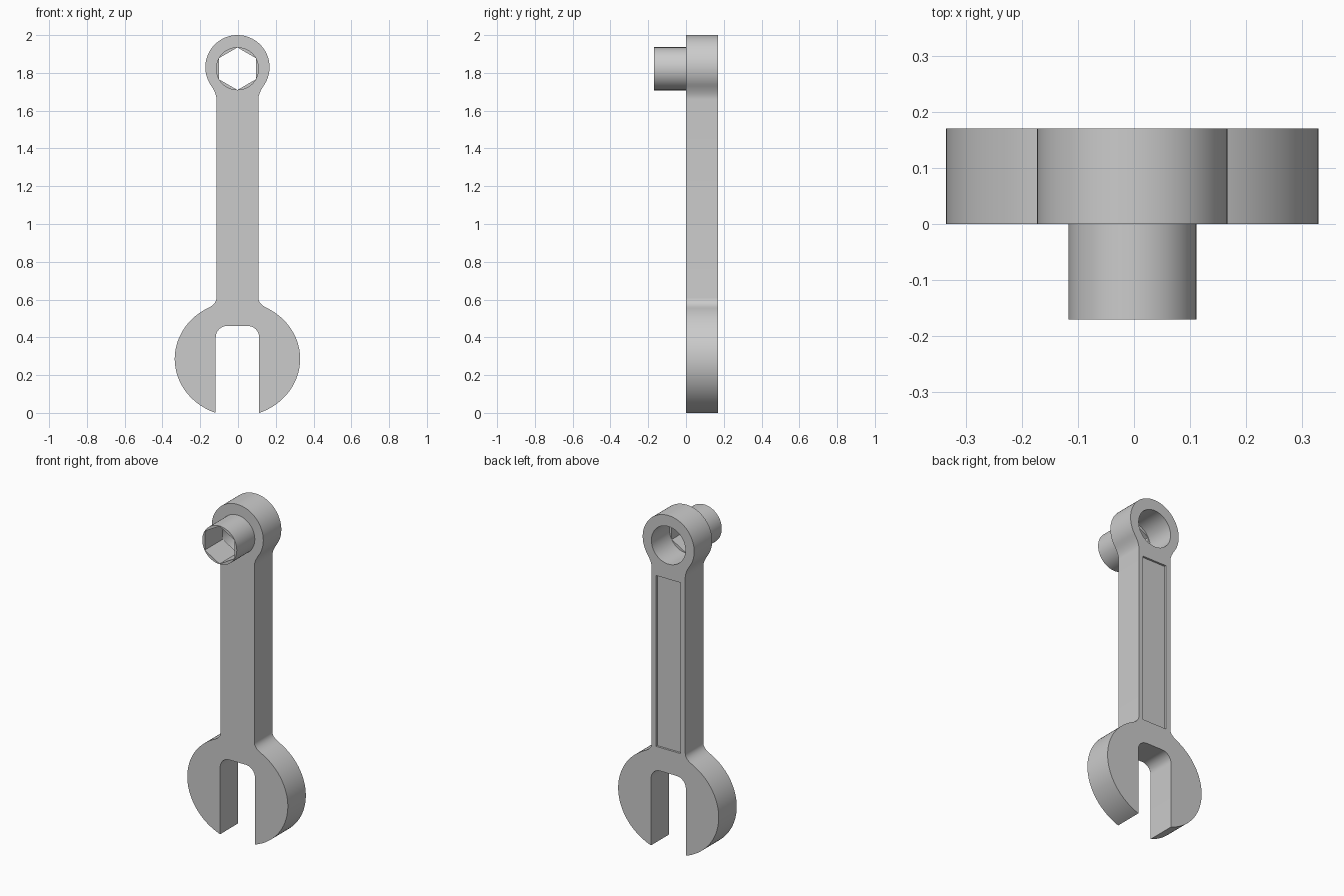
import bpy, bmesh
from math import acos, cos, sin, pi, radians

if "Cube" in bpy.data.objects:
    bpy.data.objects.remove(bpy.data.objects["Cube"], do_unlink=True)

CX = -0.003            # centre line of the tool
THICK = 0.17           # body thickness, from y = 0 to the back
SLOT, HANDLE = 0.115, 0.111
RING_Z, RING_R = 1.83, 0.17
HOLE_Z, HOLE_R = 1.822, 0.1125

steel = bpy.data.materials.new("steel_grey")
steel.use_nodes = True
grey = (0.6, 0.6, 0.6, 1)
steel.diffuse_color = grey
steel.node_tree.nodes["Principled BSDF"].inputs["Base Color"].default_value = grey


def arc(cx, cz, rx, rz, a, b, n):
    """Points on an elliptical arc in the x-z plane."""
    steps = [a + (b - a) * i / n for i in range(n + 1)]
    return [(cx + rx * cos(t), cz + rz * sin(t)) for t in steps]


def curve(p, c, q, n=8):
    """Points on a quadratic curve, used for the soft fillets."""
    ts = [i / n for i in range(n + 1)]
    return [tuple((1 - t) ** 2 * p[k] + 2 * t * (1 - t) * c[k] + t * t * q[k]
                  for k in (0, 1)) for t in ts]


def prism(name, outline, y0, y1):
    """Extrude an x-z outline from y0 to y1."""
    bm = bmesh.new()
    face = bm.faces.new([bm.verts.new((x, y0, z)) for x, z in outline])
    new = bmesh.ops.extrude_face_region(bm, geom=[face])["geom"]
    verts = [g for g in new if isinstance(g, bmesh.types.BMVert)]
    bmesh.ops.translate(bm, verts=verts, vec=(0, y1 - y0, 0))
    bmesh.ops.recalc_face_normals(bm, faces=bm.faces)
    mesh = bpy.data.meshes.new(name)
    bm.to_mesh(mesh)
    bm.free()
    obj = bpy.data.objects.new(name, mesh)
    mesh.materials.append(steel)
    bpy.context.collection.objects.link(obj)
    return obj


def activate(obj):
    bpy.ops.object.select_all(action='DESELECT')
    obj.select_set(True)
    bpy.context.view_layer.objects.active = obj


def cut(obj, cutter):
    """Subtract a cutter and discard it."""
    cutter.hide_render = True
    mod = obj.modifiers.new("cut", 'BOOLEAN')
    mod.operation, mod.solver, mod.object = 'DIFFERENCE', 'EXACT', cutter
    activate(obj)
    bpy.ops.object.modifier_apply(modifier=mod.name)
    bpy.data.objects.remove(cutter, do_unlink=True)


def polygon(z, r, n):
    """Regular polygon with a corner pointing up."""
    return arc(CX, z, r, r, pi / 2, pi / 2 + 2 * pi, n)[:-1]


# Half outline: jaw slot, open jaw, fillet, handle, fillet, ring
head_rx, head_rz, head_z = 0.332, 0.305, 0.286
slot_arc = arc(SLOT - 0.06, 0.40, 0.06, 0.06, pi / 2, 0, 8)
jaw = arc(0, head_z, head_rx, head_rz,
          -acos(SLOT / head_rx), acos(0.158 / head_rx), 48)
ring = arc(0, RING_Z, RING_R, RING_R, -acos(0.138 / RING_R), pi / 2, 32)
half = (slot_arc + jaw
        + curve(jaw[-1], (HANDLE, 0.576), (HANDLE, 0.61))[1:]
        + curve((HANDLE, 1.66), (HANDLE, 1.69), ring[0])[:-1]
        + ring)
outline = ([(CX + x, z) for x, z in half]
           + [(CX - x, z) for x, z in reversed(half[:-1])])

# Flat body with a round hole and a shallow recessed panel on the back
body = prism("wrench_body", outline, 0, THICK)
cut(body, prism("hole_cutter", polygon(HOLE_Z, HOLE_R, 64), -0.1, 0.3))
panel = [(CX + sx * 0.081, z) for sx, z in
         ((-1, 0.60), (1, 0.60), (1, 1.62), (-1, 1.62))]
cut(body, prism("panel_cutter", panel, THICK - 0.012, 0.3))

# Protruding socket with a hexagonal bore
socket = prism("hex_socket", polygon(HOLE_Z, HOLE_R + 0.0015, 64), -THICK, 0)
cut(socket, prism("hex_cutter", polygon(HOLE_Z, HOLE_R, 6), -0.3, 0.1))

for obj in (body, socket):
    activate(obj)
    bpy.ops.object.shade_smooth_by_angle(angle=radians(30))
